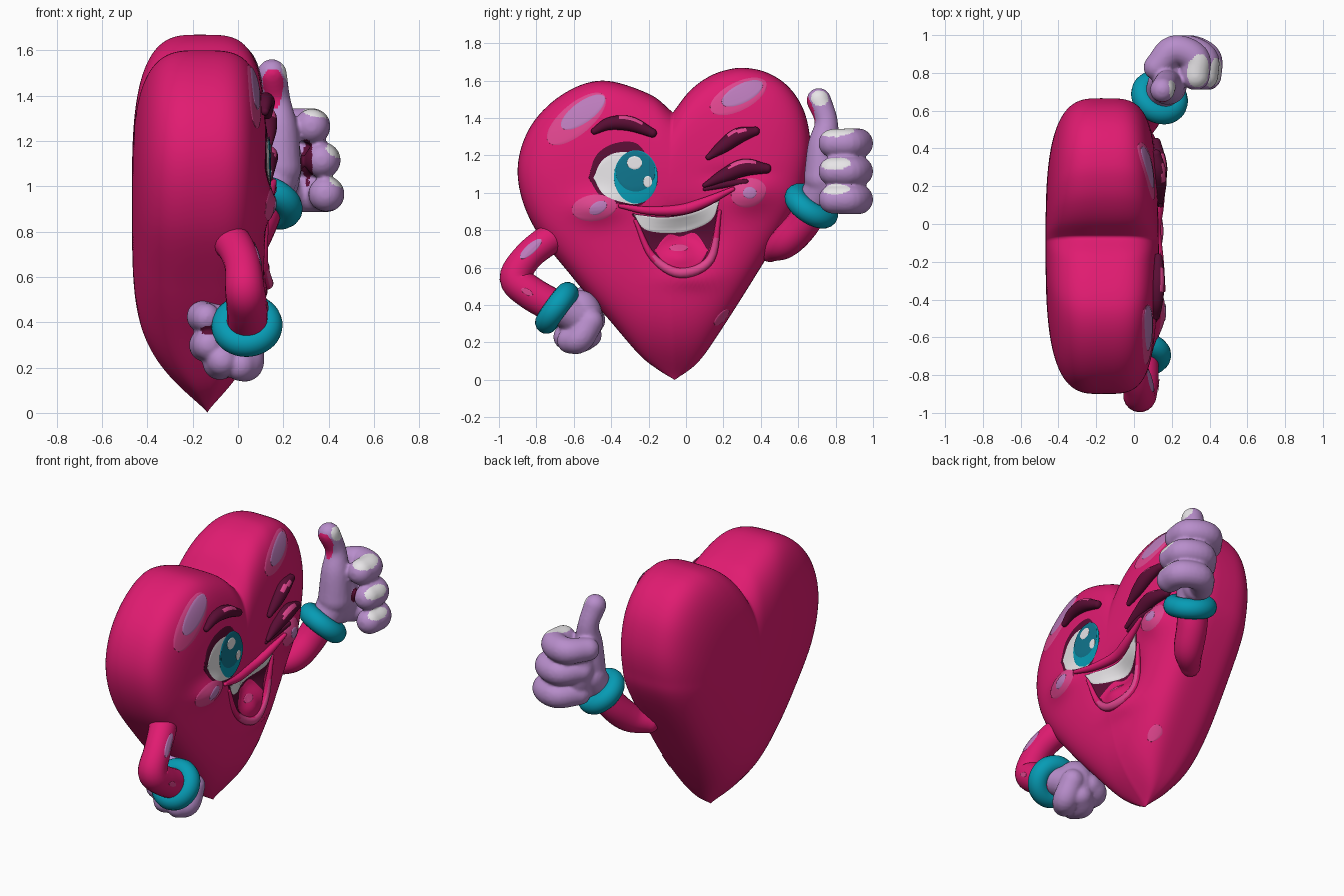
import bpy, bmesh, math
from mathutils import Vector, Matrix
from mathutils.bvhtree import BVHTree

if "Cube" in bpy.data.objects:
    bpy.data.objects.remove(bpy.data.objects["Cube"])

MATS = {}
for label, rgb in dict(pink=(.75, .011, .165), maroon=(.1, .004, .034), lilac=(.48, .27, .6),
                       teal=(.002, .33, .46), white=(.8, .78, .8), light_pink=(.74, .06, .27),
                       mauve=(.5, .2, .5), deep_teal=(.005, .18, .27)).items():
    m = bpy.data.materials.new(label)
    m.use_nodes = True
    m.diffuse_color = (*rgb, 1)
    m.node_tree.nodes["Principled BSDF"].inputs["Base Color"].default_value = (*rgb, 1)
    MATS[label] = m


def finish(bm, name, *mats):
    bmesh.ops.recalc_face_normals(bm, faces=bm.faces)
    for f in bm.faces:
        f.smooth = True
    me = bpy.data.meshes.new(name)
    bm.to_mesh(me)
    bm.free()
    for label in mats:
        me.materials.append(MATS[label])
    ob = bpy.data.objects.new(name, me)
    bpy.context.collection.objects.link(ob)
    return ob


def spline(pts, n):
    """Smooth curve through the points, n samples per span."""
    p = [Vector(q) for q in pts]
    p = [2 * p[0] - p[1]] + p + [2 * p[-1] - p[-2]]
    out = []
    for a, b, c, d in zip(p, p[1:], p[2:], p[3:]):
        for k in range(n):
            t = k / n
            out.append((2 * b + (c - a) * t + (2 * a - 5 * b + 4 * c - d) * t * t
                        + (3 * b - a - 3 * c + d) * t ** 3) / 2)
    return out + [p[-2]]


def skin(bm, rings):
    for r, s in zip(rings, rings[1:]):
        for i in range(len(r)):
            j = (i + 1) % len(r)
            bm.faces.new((r[i], r[j], s[j], s[i]))


def tube(bm, pts, seg=20):
    """Round-ended tube through (x, y, z, radius) points."""
    path = spline(pts, 6)
    pos = [q.to_3d() for q in path]
    tan = [(pos[min(i + 1, len(pos) - 1)] - pos[max(i - 1, 0)]).normalized() for i in range(len(pos))]
    caps = [k / 6 * math.pi / 2 for k in range(1, 6)]
    rows = [(pos[0] - tan[0] * path[0].w * math.sin(a), tan[0], path[0].w * math.cos(a)) for a in caps[::-1]]
    rows += [(p, t, q.w) for p, t, q in zip(pos, tan, path)]
    rows += [(pos[-1] + tan[-1] * path[-1].w * math.sin(a), tan[-1], path[-1].w * math.cos(a)) for a in caps]
    side = tan[0].orthogonal()
    rings = []
    for p, t, r in rows:
        side = (side - t * side.dot(t)).normalized()
        up = t.cross(side)
        rings.append([bm.verts.new(p + r * (side * math.cos(a) + up * math.sin(a)))
                      for a in (2 * math.pi * k / seg for k in range(seg))])
    skin(bm, rings)
    bm.faces.new(rings[0])
    bm.faces.new(rings[-1])


def tube_object(name, pts, *mats):
    bm = bmesh.new()
    tube(bm, pts)
    return finish(bm, name, *mats)


# Heart body: outline rings shrinking towards both faces, front side sculpted
LEFT_LOBE = [(-.07, 1.43), (.02, 1.545), (.12, 1.62), (.22, 1.658), (.32, 1.668), (.44, 1.64), (.55, 1.565),
             (.63, 1.44), (.665, 1.27), (.65, 1.1), (.595, .93), (.38, .57), (.17, .24), (.06, .09), (-.06, 0)]
RIGHT_LOBE = [(-.06, 0), (-.15, .055), (-.25, .135), (-.41, .32), (-.6, .54), (-.82, .83), (-.9, 1.1),
              (-.84, 1.34), (-.67, 1.52), (-.45, 1.6), (-.2, 1.53), (-.07, 1.43)]
# Sculpting bumps: y, z, width, height, amount
BUMPS = [(-.32, 1.09, .17, .16, .008), (0, .78, .15, .12, -.085), (-.48, .92, .13, .08, .045),
         (.34, .99, .12, .09, .05), (.27, 1.1, .15, .04, -.015), (.03, .54, .15, .05, .02),
         (-.03, .66, .08, .06, .035), (-.05, 1.05, .45, .4, .012)]
outline = spline(LEFT_LOBE, 8)[:-1] + spline(RIGHT_LOBE, 8)[:-1]
mid = Vector((-.1, .95))
bm = bmesh.new()
rings = []
STEPS = 44
for k in range(1, 2 * STEPS):
    a = math.pi * k / (2 * STEPS)
    s = math.sin(a)
    power = 4 if k < STEPS else 3.1
    depth = (1 - min(s, 1) ** power) ** (1 / power) * .293
    ring = []
    for p in outline:
        q = mid + (p - mid) * s
        # The body thins towards the bottom tip
        taper = 1 - (1 - min(max(q.y, 0) / .9, 1)) ** 5
        x = -.175 + .04 * (1 - taper) + (depth if k < STEPS else -depth) * taper
        if k < STEPS:
            x += sum(h * math.exp(-((q.x - y) / w) ** 2 - ((q.y - z) / t) ** 2) for y, z, w, t, h in BUMPS)
        ring.append(bm.verts.new((x, q.x, q.y)))
    rings.append(ring)
skin(bm, rings)
for ring in (rings[0], rings[-1]):
    c = bm.verts.new(sum((v.co for v in ring), Vector()) / len(ring))
    for i in range(len(ring)):
        bm.faces.new((ring[i - 1], ring[i], c))
body = finish(bm, "heart_body", "pink")


def tree_of(ob):
    return BVHTree.FromPolygons([v.co for v in ob.data.vertices], [p.vertices for p in ob.data.polygons])


body_tree = tree_of(body)


def surf(y, z, tree=body_tree):
    hit, normal, _, _ = tree.ray_cast(Vector((2, y, z)), Vector((-1, 0, 0)))
    return (hit, normal) if hit else (Vector((0, y, z)), Vector((1, 0, 0)))


def on_body(pts, lift=0):
    return [(surf(y, z)[0].x + lift, y, z, r) for y, z, r in pts]


def patch(name, upper, lower, mat, lift=.004, tree=body_tree):
    """Thin plate hugging a surface between two curves."""
    bm = bmesh.new()
    top, low = spline(upper, 8), spline(lower, 8)
    n, rows = 32, 14

    def at(c, t):
        f = t * (len(c) - 1)
        i = min(int(f), len(c) - 2)
        return c[i].lerp(c[i + 1], f - i)
    grid = []
    for i in range(n + 1):
        u = (1 - math.cos(math.pi * i / n)) / 2
        col = []
        for j in range(rows + 1):
            p = at(top, u).lerp(at(low, u), j / rows)
            hit, normal = surf(p.x, p.y, tree)
            edge = i in (0, n) or j in (0, rows)
            col.append(bm.verts.new(hit + normal * (lift - .002 if edge else lift)))
        grid.append(col)
    for a, b in zip(grid, grid[1:]):
        for j in range(rows):
            bm.faces.new((a[j], a[j + 1], b[j + 1], b[j]))
    bmesh.ops.remove_doubles(bm, verts=bm.verts, dist=.0004)
    ob = finish(bm, name, mat)
    if sum(p.normal.x for p in ob.data.polygons) < 0:
        ob.data.flip_normals()


def oval(name, y, z, w, h, mat, tilt=0, lift=.004, tree=body_tree):
    c, s = math.cos(math.radians(tilt)), math.sin(math.radians(tilt))

    def arc(sign):
        pts = [(-w * math.cos(math.pi * k / 12), sign * h * math.sin(math.pi * k / 12)) for k in range(13)]
        return [(y + a * c - b * s, z + a * s + b * c) for a, b in pts]
    patch(name, arc(1), arc(-1), mat, lift, tree)


# Open eye
patch("eye_rim", [(-.52, 1.08), (-.48, 1.2), (-.38, 1.265), (-.25, 1.255), (-.155, 1.08)],
      [(-.52, 1.08), (-.455, .98), (-.35, .94), (-.23, .94), (-.155, 1.08)], "maroon", .003)
patch("eye_white", [(-.495, 1.08), (-.45, 1.17), (-.37, 1.215), (-.27, 1.2), (-.18, 1.08)],
      [(-.495, 1.08), (-.44, .99), (-.34, .95), (-.24, .95), (-.18, 1.08)], "white", .006)
oval("iris", -.268, 1.085, .117, .142, "teal", 0, .009)
oval("pupil", -.27, 1.115, .105, .108, "deep_teal", 0, .012)
oval("eye_glint_large", -.275, 1.16, .04, .035, "white", 0, .015)
oval("eye_glint_small", -.205, 1.06, .024, .03, "white", 0, .015)

# Brows and winking lid, with a lit streak
for name, pts in {"right_brow": [(-.49, 1.33, .018), (-.41, 1.37, .034), (-.3, 1.37, .04), (-.18, 1.32, .024)],
                  "left_brow": [(.12, 1.19, .015), (.2, 1.25, .036), (.28, 1.305, .042), (.37, 1.33, .024)],
                  "winking_lid": [(.1, 1.04, .012), (.2, 1.09, .036), (.31, 1.135, .047), (.43, 1.13, .026)]}.items():
    ob = tube_object(name, on_body(pts, .014), "maroon", "light_pink")
    ys = (pts[0][0] * .6 + pts[-1][0] * .4, pts[-1][0] - .05)
    for f in ob.data.polygons:
        if .45 < f.normal.z < .85 and f.normal.x > .3 and ys[0] < f.center.y < ys[1]:
            f.material_index = 1
tube_object("wink_crease", on_body([(.1, 1.02, .01), (.2, 1.045, .02), (.32, 1.06, .014)]), "maroon")

# Mouth
MOUTH_TOP = [(-.29, .89), (-.12, .875), (.05, .905), (.18, .965)]
patch("mouth_hollow", MOUTH_TOP, [(-.29, .89), (-.17, .67), (-.03, .585), (.11, .66), (.18, .965)], "maroon", .004)
patch("teeth", [(-.28, .885), (-.12, .87), (.05, .9), (.18, .96)],
      [(-.28, .885), (-.21, .80), (-.03, .79), (.13, .85), (.18, .96)], "white", .009)
patch("tongue", [(-.17, .69), (-.1, .775), (-.03, .765), (.05, .785), (.12, .69)],
      [(-.17, .69), (-.1, .61), (-.03, .58), (.06, .61), (.12, .69)], "pink", .009)
oval("tongue_shine", -.04, .70, .05, .018, "light_pink", 0, .012)
tube_object("upper_lip", on_body([(-.35, .93, .012), (-.2, .905, .022), (-.03, .91, .028), (.1, .95, .026),
                                  (.25, 1.02, .012)], .012), "pink")
lip = tube_object("lower_lip", on_body([(-.27, .85, .01), (-.18, .66, .02), (-.03, .572, .028), (.13, .645, .024),
                                        (.18, .9, .01)]), "pink", "light_pink")
for f in lip.data.polygons:
    if f.normal.x > .55 and f.center.z < .76 and f.center.y > -.17:
        f.material_index = 1

# Cheeks and painted shines
oval("right_cheek", -.49, .92, .12, .07, "light_pink", 8)
oval("right_cheek_shine", -.47, .92, .05, .03, "mauve", 30, .007)
oval("left_cheek", .335, 1.0, .095, .075, "light_pink", 20)
oval("left_cheek_shine", .34, 1.0, .035, .03, "mauve", 0, .007)
oval("right_lobe_shine", -.585, 1.395, .195, .082, "light_pink", 40)
oval("right_lobe_glint", -.55, 1.43, .14, .055, "mauve", 36, .007)
oval("left_lobe_shine", .28, 1.515, .165, .075, "light_pink", 27)
oval("left_lobe_glint", .3, 1.53, .12, .05, "mauve", 27, .007)
oval("lower_shine", .19, .335, .055, .022, "light_pink", 48)

# Arms
right_arm = tube_object("right_arm", [(-.09, -.63, .8, .085), (-.02, -.74, .745, .082), (.02, -.85, .655, .08),
                                      (.03, -.91, .545, .087), (.04, -.83, .465, .09), (.04, -.69, .385, .09)], "pink")
arm_tree = tree_of(right_arm)
oval("right_arm_shine", -.83, .7, .075, .025, "mauve", 42, .004, arm_tree)
oval("right_elbow_shine", -.85, .47, .035, .015, "light_pink", -30, .004, arm_tree)
tube_object("left_arm", [(-.05, .45, .69, .06), (.03, .53, .735, .085), (.08, .62, .83, .09),
                         (.12, .68, .94, .09)], "pink")

# Cuffs
for name, loc, axis in [("right_cuff", (.04, -.69, .385), (.05, .8, -.58)),
                        ("left_cuff", (.135, .67, .93), (.35, .5, .75))]:
    bpy.ops.mesh.primitive_torus_add(location=loc, rotation=Vector(axis).to_track_quat('Z', 'Y').to_euler(),
                                     major_radius=.096, minor_radius=.061, major_segments=40, minor_segments=16)
    ob = bpy.context.object
    ob.name = name
    ob.data.materials.append(MATS["teal"])
    bpy.ops.object.shade_smooth()


def glove(name, palm, size, tubes, paint):
    """Palm and fingers fused into one skin, then painted inside small ellipsoids."""
    bm = bmesh.new()
    bmesh.ops.create_uvsphere(bm, u_segments=32, v_segments=20, radius=1,
                              matrix=Matrix.Translation(palm) @ Matrix.Diagonal((*size, 1)))
    for pts in tubes:
        tube(bm, pts)
    ob = finish(bm, name, "lilac")
    fuse = ob.modifiers.new("fuse", 'REMESH')
    fuse.mode, fuse.voxel_size = 'VOXEL', .0095
    soft = ob.modifiers.new("soften", 'SMOOTH')
    soft.iterations = 6
    me = bpy.data.meshes.new_from_object(ob.evaluated_get(bpy.context.evaluated_depsgraph_get()))
    ob.modifiers.clear()
    ob.data = me
    me.materials.clear()
    for label in ("lilac", "white", "maroon", "pink"):
        me.materials.append(MATS[label])
    for f in me.polygons:
        f.use_smooth = True
        f.material_index = 0
        for index, c, r in paint:
            if sum(((f.center[i] - c[i]) / r[i]) ** 2 for i in range(3)) < 1:
                f.material_index = index


# Thumbs-up hand
fingers = [[(.18 + dx, .83, z, .07), (.27 + dx, .92, z, .079), (.38 + dx, .88, z, .08), (.385 + dx, .785, z, .077)]
           for dx, z in ((-.06, 1.265), (-.015, 1.115), (.002, .965))]
glove("left_glove", (.19, .79, 1.1), (.09, .12, .2),
      fingers + [[(.14, .68, .95, .085), (.17, .74, 1.05, .1)],
                 [(.18, .73, 1.08, .1), (.18, .735, 1.25, .085), (.17, .75, 1.38, .062), (.15, .71, 1.495, .066)]],
      [(1, (.35, .8, 1.335), (.07, .1, .045)), (1, (.435, .79, 1.16), (.06, .09, .037)),
       (1, (.455, .79, 1.025), (.06, .09, .033)), (1, (.21, .715, 1.51), (.045, .05, .045)),
       (2, (.305, .79, 1.1), (.03, .1, .12)), (3, (.155, .64, 1.42), (.06, .07, .1))])

# Resting fist
glove("right_glove", (-.02, -.565, .33), (.11, .12, .15),
      [[(.04, -.68, .385, .085), (0, -.58, .34, .1)],
       [(-.08, -.52, .42, .06), (-.155, -.55, .425, .07), (-.14, -.63, .42, .065)],
       [(-.08, -.5, .32, .07), (-.14, -.53, .3, .075), (-.13, -.63, .3, .07)],
       [(-.03, -.52, .24, .07), (-.08, -.57, .22, .075), (-.07, -.64, .23, .07)],
       [(.04, -.51, .31, .07), (.04, -.57, .22, .075), (.01, -.62, .21, .07)]],
      [(2, (-.12, -.68, .365), (.05, .06, .02))])
